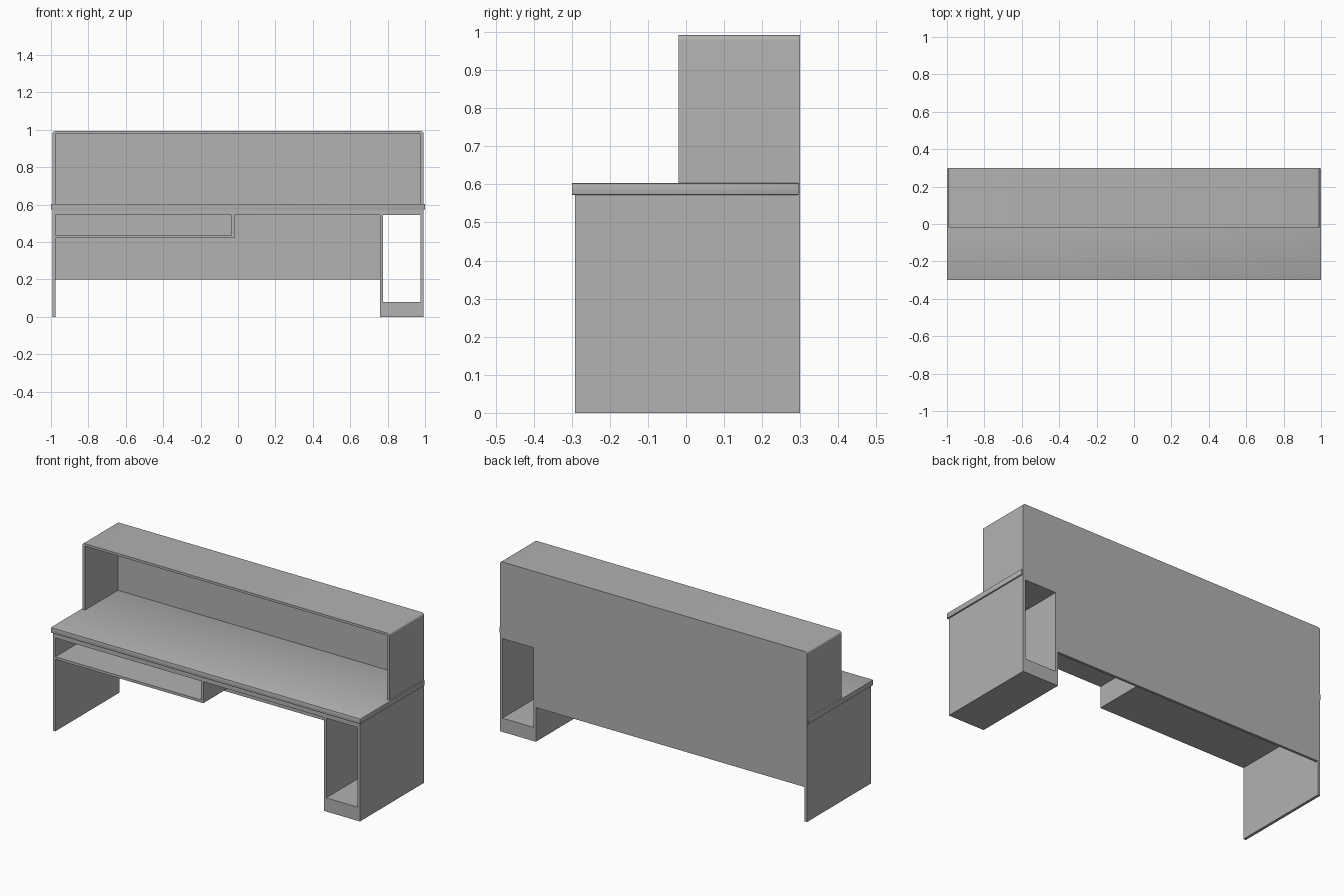
import bpy
import bmesh
from math import sin, cos, pi, radians
from mathutils import Vector

cube = bpy.data.objects.get("Cube")
if cube:
    bpy.data.objects.remove(cube, do_unlink=True)

grey = bpy.data.materials.new("warm_free_grey")
grey.name = "plain_grey"
grey.use_nodes = True
colour = (0.445, 0.445, 0.445, 1)
grey.diffuse_color = colour
grey.node_tree.nodes["Principled BSDF"].inputs["Base Color"].default_value = colour

OUT, INN = 0.992, 0.976          # outer and inner faces of the end panels
FRONT, BACK, PANEL = -0.292, 0.30, 0.015
TOP, RADIUS = 0.992, 0.014


def rect(x0, x1, z0, z1):
    return [(x0, z0), (x1, z0), (x1, z1), (x0, z1)]


def rounded_top():
    """Outer top corners of the hutch, from right to left."""
    right = [(OUT - RADIUS + RADIUS * cos(i * pi / 12),
              TOP - RADIUS + RADIUS * sin(i * pi / 12)) for i in range(7)]
    return right + [(-x, z) for x, z in reversed(right)]


def finish(name, bm):
    bmesh.ops.recalc_face_normals(bm, faces=bm.faces)
    mesh = bpy.data.meshes.new(name)
    bm.to_mesh(mesh)
    bm.free()
    mesh.materials.append(grey)
    obj = bpy.data.objects.new(name, mesh)
    bpy.context.collection.objects.link(obj)
    bpy.ops.object.select_all(action="DESELECT")
    obj.select_set(True)
    bpy.context.view_layer.objects.active = obj
    bpy.ops.object.shade_smooth_by_angle(angle=radians(30))
    return obj


def extrude_profile(name, loops, y0, y1):
    """Fill an outline (with holes) in the xz plane and extrude it along y."""
    bm = bmesh.new()
    edges = []
    for loop in loops:
        verts = [bm.verts.new((x, y0, z)) for x, z in loop]
        edges += [bm.edges.new((a, b)) for a, b in zip(verts, verts[1:] + verts[:1])]
    bmesh.ops.triangle_fill(bm, edges=edges, use_beauty=True, normal=Vector((0, -1, 0)))
    result = bmesh.ops.extrude_face_region(bm, geom=bm.faces[:], use_keep_orig=True)
    moved = [g for g in result["geom"] if isinstance(g, bmesh.types.BMVert)]
    bmesh.ops.translate(bm, verts=moved, vec=(0, y1 - y0, 0))
    return finish(name, bm)


# Base frame: end panel, keyboard shelf, top rail and computer cabinet
cabinet_hole = rect(0.775, INN, 0.08, 0.545)
base = [(-OUT, 0), (-INN, 0), (-INN, 0.42), (-0.02, 0.42), (-0.02, 0.545),
        (0.76, 0.545), (0.76, 0), (OUT, 0), (OUT, 0.574), (-OUT, 0.574)]
shelf_hole = rect(-INN, -0.035, 0.435, 0.545)
shelf_hole = [(x + 0.0005 if x < -0.9 else x, z) for x, z in shelf_hole]
extrude_profile("base_frame", [base, shelf_hole, cabinet_hole], FRONT, BACK - PANEL)

# Back panel, running from the modesty height up behind the hutch
back = [(-OUT, 0), (-INN, 0), (-INN, 0.2), (0.76, 0.2), (0.76, 0), (OUT, 0)]
extrude_profile("back_panel", [back + rounded_top(), cabinet_hole], BACK - PANEL, BACK)

# Hutch: two sides and a top with softened corners
inner = [(-INN, 0.6), (-INN, 0.978), (INN, 0.978), (INN, 0.6)]
hutch = [(OUT, 0.6)] + rounded_top() + [(-OUT, 0.6)] + inner
extrude_profile("hutch", [hutch], -0.02, BACK - PANEL)

# Desktop slab with eased edges
bm = bmesh.new()
bmesh.ops.create_cube(bm, size=1)
bmesh.ops.scale(bm, vec=(2, 0.596, 0.031), verts=bm.verts)
bmesh.ops.translate(bm, vec=(0, -0.002, 0.588), verts=bm.verts)
bmesh.ops.bevel(bm, geom=bm.edges[:], offset=0.002, segments=2, profile=0.5,
                affect="EDGES")
finish("desktop", bm)
